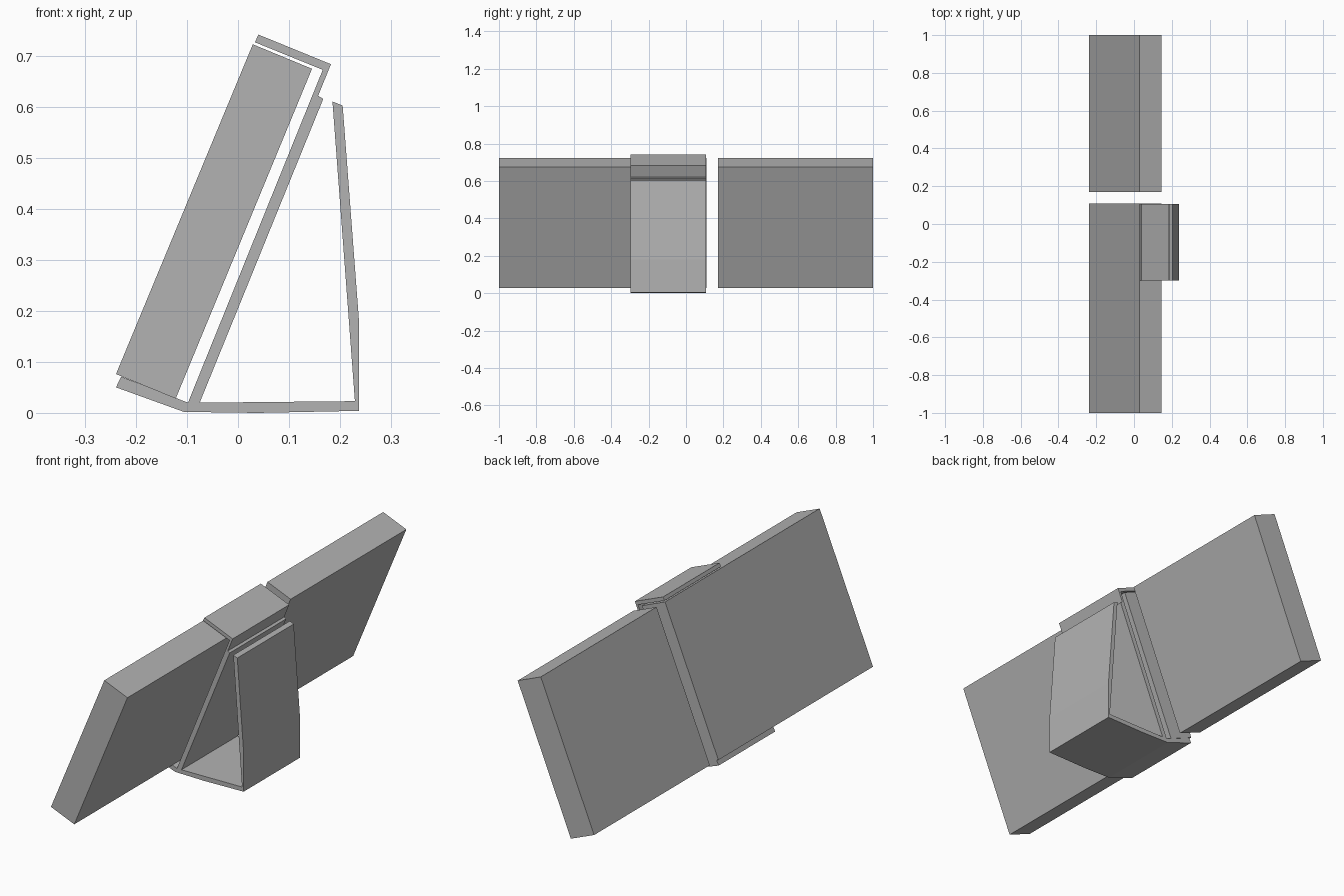
import bpy
import bmesh

cube = bpy.data.objects.get("Cube")
if cube:
    bpy.data.objects.remove(cube, do_unlink=True)

# One plain grey for everything
grey = bpy.data.materials.new("plain_grey")
grey.use_nodes = True
colour = (0.45, 0.45, 0.45, 1.0)
grey.diffuse_color = colour
grey.node_tree.nodes["Principled BSDF"].inputs["Base Color"].default_value = colour


def extrude_profile(name, profile, y0, y1):
    """Extrude an (x, z) outline along y."""
    bm = bmesh.new()
    face = bm.faces.new([bm.verts.new((x, y0, z)) for x, z in profile])
    result = bmesh.ops.extrude_face_region(bm, geom=[face])
    moved = [v for v in result["geom"] if isinstance(v, bmesh.types.BMVert)]
    bmesh.ops.translate(bm, verts=moved, vec=(0, y1 - y0, 0))
    bmesh.ops.recalc_face_normals(bm, faces=bm.faces)
    mesh = bpy.data.meshes.new(name)
    bm.to_mesh(mesh)
    bm.free()
    mesh.materials.append(grey)
    obj = bpy.data.objects.new(name, mesh)
    bpy.context.collection.objects.link(obj)
    return obj


# Two leaning slabs with a narrow gap between them
slab = [(-0.239, 0.076), (-0.122, 0.028), (0.145, 0.674), (0.029, 0.722)]
extrude_profile("front_slab", slab, -1.0, 0.109)
extrude_profile("back_slab", slab, 0.17, 1.0)

# Folded strip stand: lower lip, base, rear leg, back rest and top hook
stand = [
    (-0.239, 0.050), (-0.106, 0.002), (0.037, 0.0), (0.237, 0.004),
    (0.237, 0.180), (0.205, 0.602), (0.185, 0.610), (0.229, 0.023),
    (-0.075, 0.020), (0.167, 0.615), (0.157, 0.621), (0.182, 0.683),
    (0.040, 0.741), (0.033, 0.726), (0.166, 0.672), (-0.098, 0.020),
    (-0.229, 0.071),
]
extrude_profile("folded_stand", stand, -0.298, 0.107)
